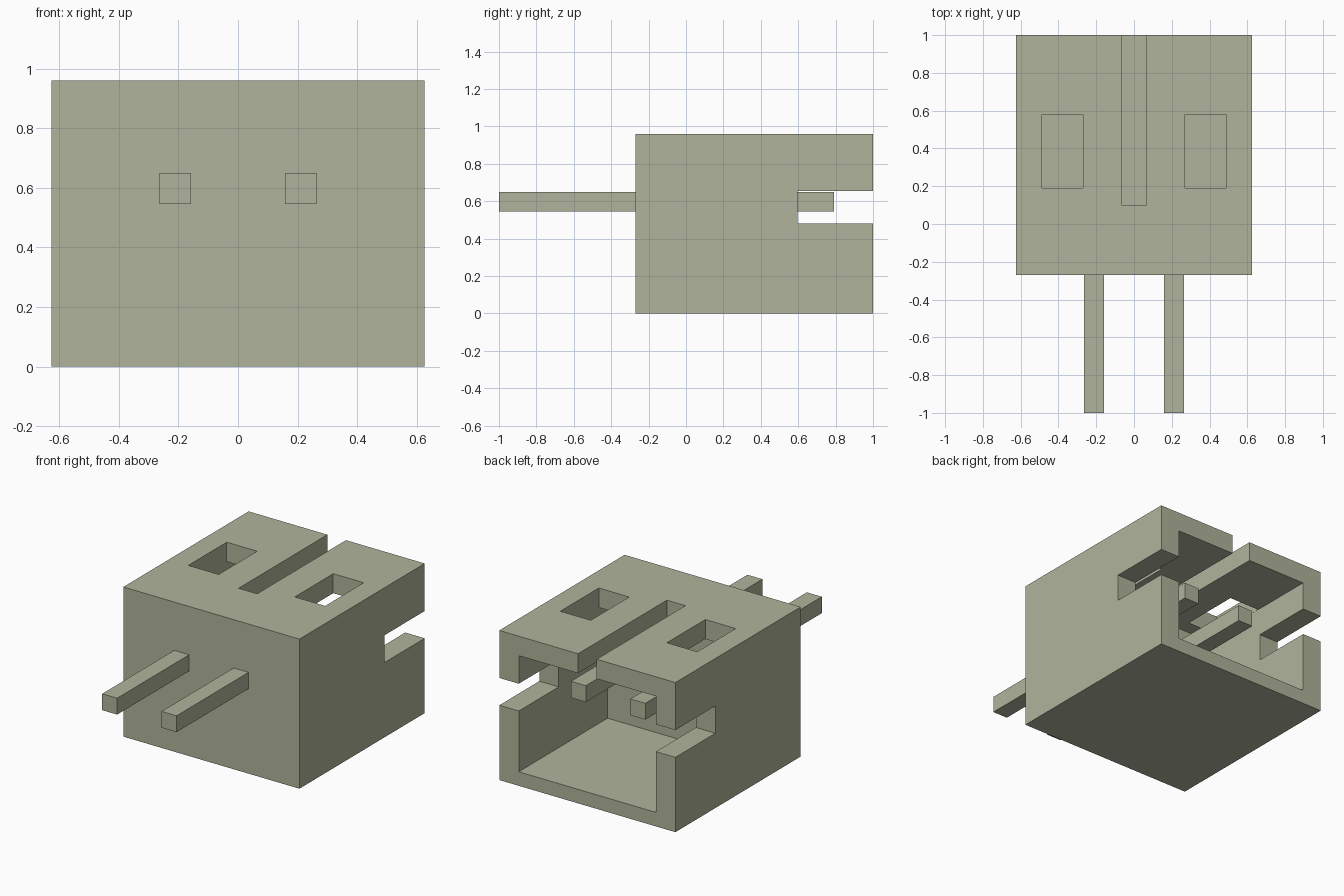
import bpy
import bmesh
from mathutils import Vector

cube = bpy.data.objects.get("Cube")
if cube:
    bpy.data.objects.remove(cube, do_unlink=True)

# Single matte grey-green plastic
COLOUR = (0.434, 0.456, 0.328, 1.0)
mat = bpy.data.materials.new("grey_green")
mat.use_nodes = True
mat.diffuse_color = COLOUR
bsdf = next(n for n in mat.node_tree.nodes if n.type == "BSDF_PRINCIPLED")
bsdf.inputs["Base Color"].default_value = COLOUR


def box(name, xs, ys, zs):
    """Axis-aligned box from its x, y and z ranges."""
    bm = bmesh.new()
    bmesh.ops.create_cube(bm, size=1.0)
    lo, hi = (Vector(p) for p in zip(xs, ys, zs))
    for v in bm.verts:
        v.co = (lo + hi) / 2 + v.co * (hi - lo)
    mesh = bpy.data.meshes.new(name)
    bm.to_mesh(mesh)
    bm.free()
    mesh.materials.append(mat)
    obj = bpy.data.objects.new(name, mesh)
    bpy.context.collection.objects.link(obj)
    return obj


def cut(target, xs, ys, zs):
    """Subtract a box from the target and apply the result."""
    cutter = box("cutter", xs, ys, zs)
    cutter.hide_render = True
    mod = target.modifiers.new("cut", "BOOLEAN")
    mod.operation = "DIFFERENCE"
    mod.solver = "EXACT"
    mod.object = cutter
    bpy.context.view_layer.objects.active = target
    bpy.ops.object.modifier_apply(modifier=mod.name)
    bpy.data.objects.remove(cutter, do_unlink=True)


HALF_W, FRONT, BACK, TOP = 0.625, -0.27, 1.0, 0.96
INNER_W, INNER_FRONT, FLOOR, CEILING = 0.487, 0.1, 0.09, 0.835
OVER = 0.1  # how far cutters reach past the outside

# Housing with a cavity open at the back
housing = box("housing", (-HALF_W, HALF_W), (FRONT, BACK), (0, TOP))
cut(housing, (-INNER_W, INNER_W), (INNER_FRONT, BACK + OVER), (FLOOR, CEILING))

# Keying slot through the roof
cut(housing, (-0.066, 0.066), (INNER_FRONT, BACK + OVER), (CEILING - OVER, TOP + OVER))

# Notches through both side walls
cut(housing, (-HALF_W - OVER, HALF_W + OVER), (0.595, BACK + OVER), (0.48, 0.655))

# Roof windows and contact pins, one on each side
for side, sign in (("left", 1), ("right", -1)):
    cut(housing, sorted((sign * 0.27, sign * 0.486)), (0.19, 0.58),
        (CEILING - OVER, TOP + OVER))
    box(side + "_pin", sorted((sign * 0.158, sign * 0.264)), (-1.0, 0.79), (0.545, 0.65))
